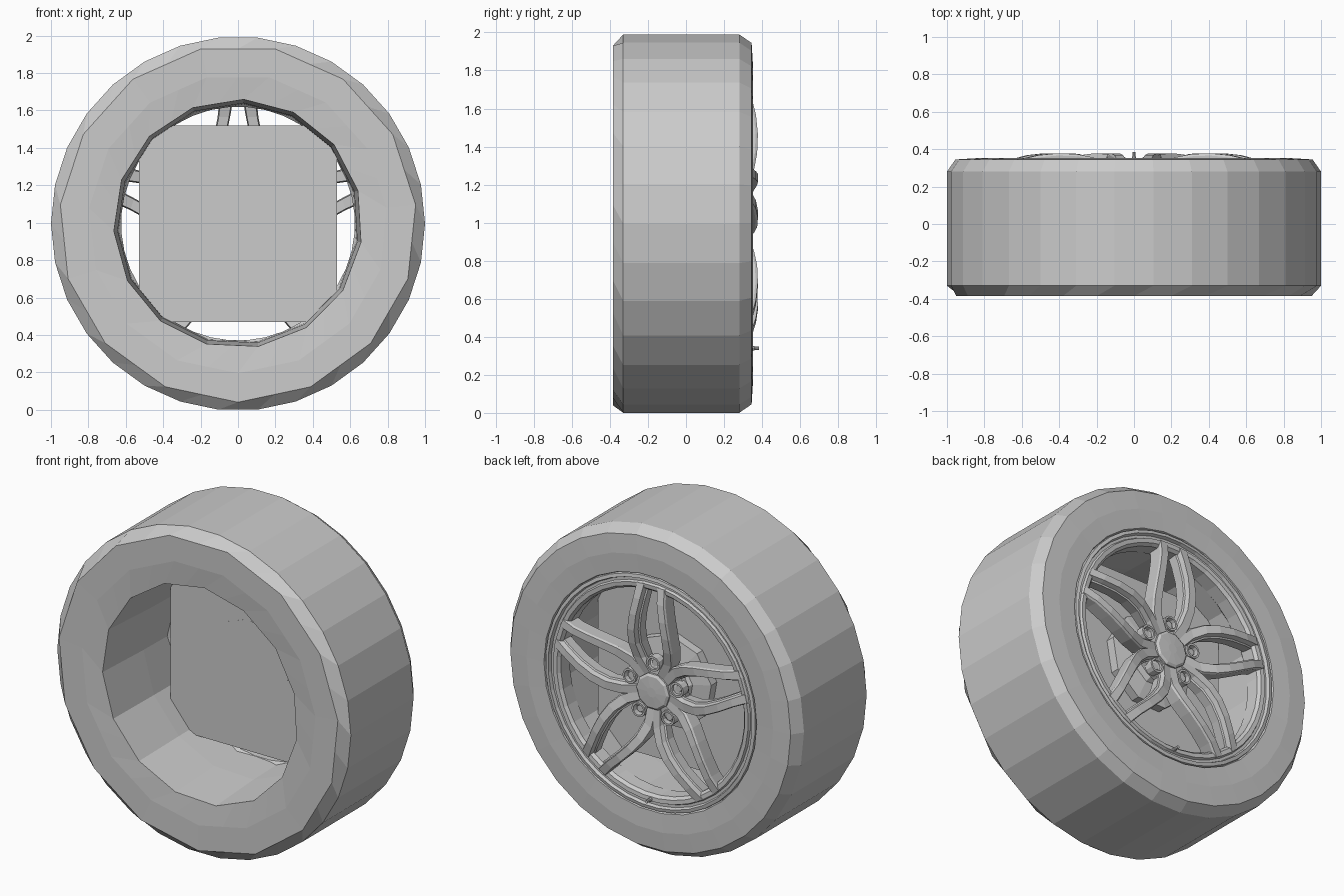
import bpy, bmesh
from math import sin, cos, pi, radians

if "Cube" in bpy.data.objects:
    bpy.data.objects.remove(bpy.data.objects["Cube"])

CZ = 0.995  # axle height


def finish(bm, name):
    bmesh.ops.recalc_face_normals(bm, faces=bm.faces)
    me = bpy.data.meshes.new(name)
    bm.to_mesh(me)
    bm.free()
    ob = bpy.data.objects.new(name, me)
    bpy.context.collection.objects.link(ob)
    return ob


def pos(r, a, y, cx=0.0, cz=CZ):
    """Point at radius r, angle a clockwise from the top of a y-axis circle."""
    return (cx + r * sin(a), y, cz + r * cos(a))


def rings(bm, profile, n, phase=0.0, cx=0.0, cz=CZ, cap0=False, cap1=False):
    """Lathe (radius, y[, ring phase, half]) points; half=True gives n/2 visible sides."""
    prev = first = None
    for p in profile:
        r, y = p[:2]
        ph = p[2] if len(p) > 2 else phase
        half = len(p) > 3 and p[3]
        ring = []
        for i in range(n):
            rr = r * cos(2 * pi / n) if half and i % 2 == 0 else r
            ring.append(bm.verts.new(pos(rr, radians(ph) + 2 * pi * i / n, y, cx, cz)))
        if prev:
            for i in range(n):
                j = (i + 1) % n
                bm.faces.new((prev[i], prev[j], ring[j], ring[i]))
        first = first or ring
        prev = ring
    if cap0:
        bm.faces.new(first)
    if cap1:
        bm.faces.new(prev)


def lathe(name, profile, n, phase=0.0, **kw):
    bm = bmesh.new()
    rings(bm, profile, n, phase, **kw)
    return finish(bm, name)


# Tyre: 30-sided tread, coarser 15-sided inner sidewall
lathe("tyre", [(0.665, -0.37, 2.6 - 12, True), (0.80, -0.383, 0, True),
               (0.955, -0.385, 0, True), (1.0, -0.33), (1.0, 0.28),
               (0.955, 0.345), (0.84, 0.352), (0.725, 0.347), (0.715, 0.32)], 30, 6)

# Rim barrel behind the spokes, 15 sides
lathe("rim_barrel", [(0.665, -0.37), (0.645, 0.0), (0.64, 0.24)], 15, 2.6)

# Outer rim ring with lip and groove
lathe("rim_ring", [(0.72, 0.32), (0.715, 0.346), (0.695, 0.35), (0.688, 0.33),
                   (0.672, 0.33), (0.665, 0.345), (0.64, 0.343), (0.625, 0.325),
                   (0.625, 0.24), (0.645, 0.22)], 40, 4.5)

# Five pairs of crowned spokes: radius, sideways offset, half width, face y, depth
STATIONS = [(0.09, 0.045, 0.040, 0.312, 0.08), (0.19, 0.100, 0.036, 0.330, 0.09),
            (0.28, 0.118, 0.032, 0.357, 0.10), (0.37, 0.115, 0.030, 0.374, 0.10),
            (0.47, 0.100, 0.029, 0.378, 0.10), (0.57, 0.080, 0.029, 0.368, 0.10),
            (0.66, 0.068, 0.032, 0.346, 0.10)]
bm = bmesh.new()
for k in range(5):
    a = 2 * pi * k / 5
    for side in (-1, 1):
        prev = None
        for r, off, w, y, d in STATIONS:
            # section: narrow face, bevel, ledge toward the pair's gap, deep base
            section = [(-w * 0.75, 0), (w * 0.8, 0), (w, -0.012), (w * 0.8, -d),
                       (-w * 1.1, -d), (-w * 1.3, -0.035), (-w, -0.03)]
            loop = []
            for u, dy in section:
                t = side * (off + u)
                loop.append(bm.verts.new((r * sin(a) + t * cos(a), y + dy,
                                          CZ + r * cos(a) - t * sin(a))))
            if prev:
                for i in range(len(loop)):
                    j = (i + 1) % len(loop)
                    bm.faces.new((prev[i], prev[j], loop[j], loop[i]))
            else:
                bm.faces.new(loop)
            prev = loop
        bm.faces.new(prev)
finish(bm, "spokes")

# Wheel centre carrying the spokes
lathe("wheel_centre", [(0.14, 0.20), (0.20, 0.25), (0.20, 0.285), (0.15, 0.305),
                       (0.10, 0.31)], 20, cap0=True, cap1=True)

# Domed ten-sided centre cap
lathe("centre_cap", [(0.112, 0.29), (0.112, 0.322), (0.098, 0.332), (0.03, 0.336)],
      10, 18, cap1=True)

# Lug seats with nuts
bm = bmesh.new()
for k in range(5):
    c = pos(0.17, 2 * pi * k / 5, 0)
    rings(bm, [(0.046, 0.27), (0.046, 0.322), (0.034, 0.322), (0.034, 0.28)],
          12, cx=c[0], cz=c[2], cap1=True)
    rings(bm, [(0.022, 0.28), (0.022, 0.305)], 6, cx=c[0], cz=c[2], cap1=True)
finish(bm, "lug_nuts")

# Nine-sided brake hub and the flat square brake plate
lathe("brake_hub", [(0.285, 0.10), (0.285, 0.155), (0.17, 0.175), (0.13, 0.24)],
      9, cap0=True, cap1=True)
bm = bmesh.new()
bm.faces.new([bm.verts.new((x, 0.1005, z)) for x, z in
              ((-0.53, 0.47), (0.53, 0.47), (0.53, 1.52), (-0.53, 1.52))])
finish(bm, "brake_plate")

# Valve stem at the bottom of the rim
lathe("valve_stem", [(0.012, 0.32), (0.012, 0.36), (0.009, 0.362), (0.009, 0.385)],
      8, cz=0.34, cap0=True, cap1=True)
